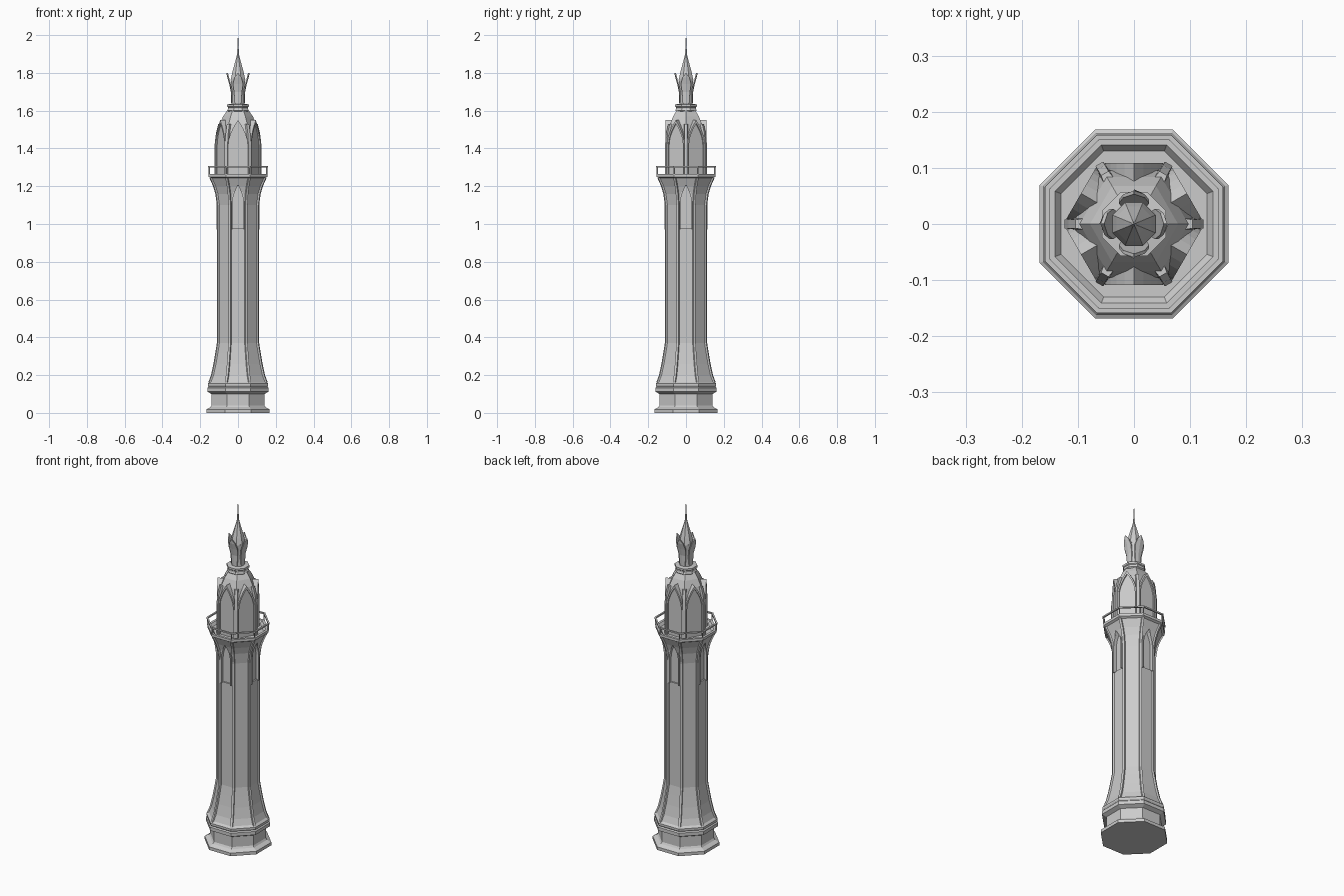
import bpy, bmesh, math
from mathutils import Matrix, Vector

if "Cube" in bpy.data.objects:
    bpy.data.objects.remove(bpy.data.objects["Cube"])

OCT = math.pi / 8


def finish(name, bm):
    bmesh.ops.recalc_face_normals(bm, faces=bm.faces[:])
    me = bpy.data.meshes.new(name)
    bm.to_mesh(me)
    bm.free()
    ob = bpy.data.objects.new(name, me)
    bpy.context.collection.objects.link(ob)
    return ob


def loft(name, profile, n=8, rot=OCT, closed=False):
    """Stack n-gon rings; profile is (apothem, z). Closed makes a hollow ring."""
    bm = bmesh.new()
    k = 1 / math.cos(math.pi / n)
    rings = [[bm.verts.new((a * k * math.cos(rot + i * math.tau / n),
                            a * k * math.sin(rot + i * math.tau / n), z))
              for i in range(n)] for a, z in profile]
    pairs = list(zip(rings, rings[1:]))
    if closed:
        pairs.append((rings[-1], rings[0]))
    for r, s in pairs:
        for i in range(n):
            j = (i + 1) % n
            bm.faces.new((r[i], r[j], s[j], s[i]))
    if not closed:
        bm.faces.new(rings[0])
        bm.faces.new(rings[-1])
    return finish(name, bm)


def sweep(bm, sections, angle):
    """Skin matching closed sections of (radial, sideways, z), turned by angle."""
    m = Matrix.Rotation(angle, 3, 'Z')
    rows = [[bm.verts.new(m @ Vector(p)) for p in s] for s in sections]
    for r, s in zip(rows, rows[1:]):
        for i in range(len(r)):
            j = (i + 1) % len(r)
            bm.faces.new((r[i], r[j], s[j], s[i]))
    bm.faces.new(rows[0])
    bm.faces.new(rows[-1])


def ribs(name, profile, n, rot, w, out, deep=0.015):
    """Corner ribs following an n-gon profile of (apothem, z)."""
    bm = bmesh.new()
    k = 1 / math.cos(math.pi / n)
    for i in range(n):
        sec = [[(a * k - deep, -w, z), (a * k + out, -w * .7, z),
                (a * k + out, w * .7, z), (a * k - deep, w, z)] for a, z in profile]
        sweep(bm, sec, rot + i * math.tau / n)
    return finish(name, bm)


def arch(hw, z0, zs, zt, steps=5):
    """Pointed arch outline of (sideways, z), from foot to foot."""
    half = [(hw, z0)] + [(hw * (1 - (i / steps) ** 1.8), zs + (zt - zs) * i / steps)
                         for i in range(steps)]
    return half + [(0, zt)] + [(-u, z) for u, z in reversed(half)]


def arch_frames(name, angles, hw, z0, zs, zt, w, r0, r1):
    bm = bmesh.new()
    outer = arch(hw, z0, zs, zt)
    inner = arch(hw - w, z0, zs, zt - w * 2.2)
    for a in angles:
        sweep(bm, [[(r0, *o), (r1, *o), (r1, *i), (r0, *i)]
                   for o, i in zip(outer, inner)], a)
    return finish(name, bm)


def arch_blocks(name, angles, hw, z0, zs, zt, r0, r1):
    bm = bmesh.new()
    for a in angles:
        sweep(bm, [[(r, u, z) for u, z in arch(hw, z0, zs, zt)] for r in (r0, r1)], a)
    return finish(name, bm)


quarter = [i * math.pi / 2 for i in range(4)]
sixth = [math.pi / 6 + i * math.pi / 3 for i in range(6)]

# Stepped plinth
loft("plinth", [(.168, 0), (.168, .018), (.146, .03), (.14, .04), (.14, .10),
                (.162, .112), (.162, .132), (.156, .138), (.16, .145),
                (.16, .155), (.148, .165)])

# Octagonal shaft with flared foot, flared head and sunken balcony floor
foot = [(.15, .16), (.135, .20), (.122, .26), (.112, .32), (.104, .37)]
head = [(.104, 1.10), (.112, 1.16), (.124, 1.20), (.143, 1.243)]
shaft = loft("shaft", foot + head + [(.155, 1.25), (.155, 1.265), (.141, 1.265),
                                     (.13, 1.25)])
ribs("shaft_corner_ribs", foot + head, 8, OCT, .009, .006)

# Pointed niches in the four main faces
cutter = arch_blocks("niche_cutter", quarter, .029, .975, 1.12, 1.205, .096, .2)
cutter.hide_render = True
cutter.hide_viewport = True
cutter.display_type = 'WIRE'
mod = shaft.modifiers.new("niches", 'BOOLEAN')
mod.object = cutter
mod.operation = 'DIFFERENCE'
mod.solver = 'EXACT'
arch_frames("niche_frames", quarter, .035, .97, 1.12, 1.22, .007, .097, .115)

# Balcony rail on corner posts
loft("balcony_rail", [(.150, 1.298), (.159, 1.298), (.159, 1.306), (.150, 1.306)],
     closed=True)
ribs("balcony_posts", [(.153, 1.26), (.153, 1.30)], 8, OCT, .003, .002, .004)

# Hexagonal pavilion and dome
dome = [(.100, 1.245), (.100, 1.42), (.095, 1.48), (.084, 1.53), (.068, 1.57),
        (.05, 1.60)]
loft("pavilion_dome", dome, 6, 0)
ribs("pavilion_pillars", [(.102, 1.245), (.102, 1.42), (.096, 1.48), (.085, 1.53)],
     6, 0, .011, .006)
arch_blocks("arch_panels", sixth, .047, 1.245, 1.42, 1.54, .06, .1015)
arch_frames("arch_frames", sixth, .052, 1.245, 1.42, 1.55, .008, .075, .109)

# Collar and lantern
loft("collar", [(.05, 1.595), (.057, 1.602), (.053, 1.608), (.053, 1.618),
                (.057, 1.622), (.057, 1.633), (.034, 1.636)])
loft("lantern", [(.034, 1.63), (.032, 1.70), (.037, 1.75), (.039, 1.765)])

# Four leaves curling outward
bm = bmesh.new()
leaf = [(.033, .017, 1.64), (.035, .021, 1.70), (.043, .027, 1.74),
        (.053, .019, 1.775), (.059, .001, 1.80)]
for a in quarter:
    sweep(bm, [[(r - .006, -w, z), (r, -w, z), (r + .003, 0, z), (r, w, z),
                (r - .006, w, z)] for r, w, z in leaf], a)
finish("lantern_leaves", bm)

# Spire and needle
loft("spire", [(.039, 1.76), (.031, 1.80), (.019, 1.845), (.008, 1.885), (.004, 1.905)])
loft("needle", [(.004, 1.90), (.0025, 1.94), (.0005, 2.0)], 4)
